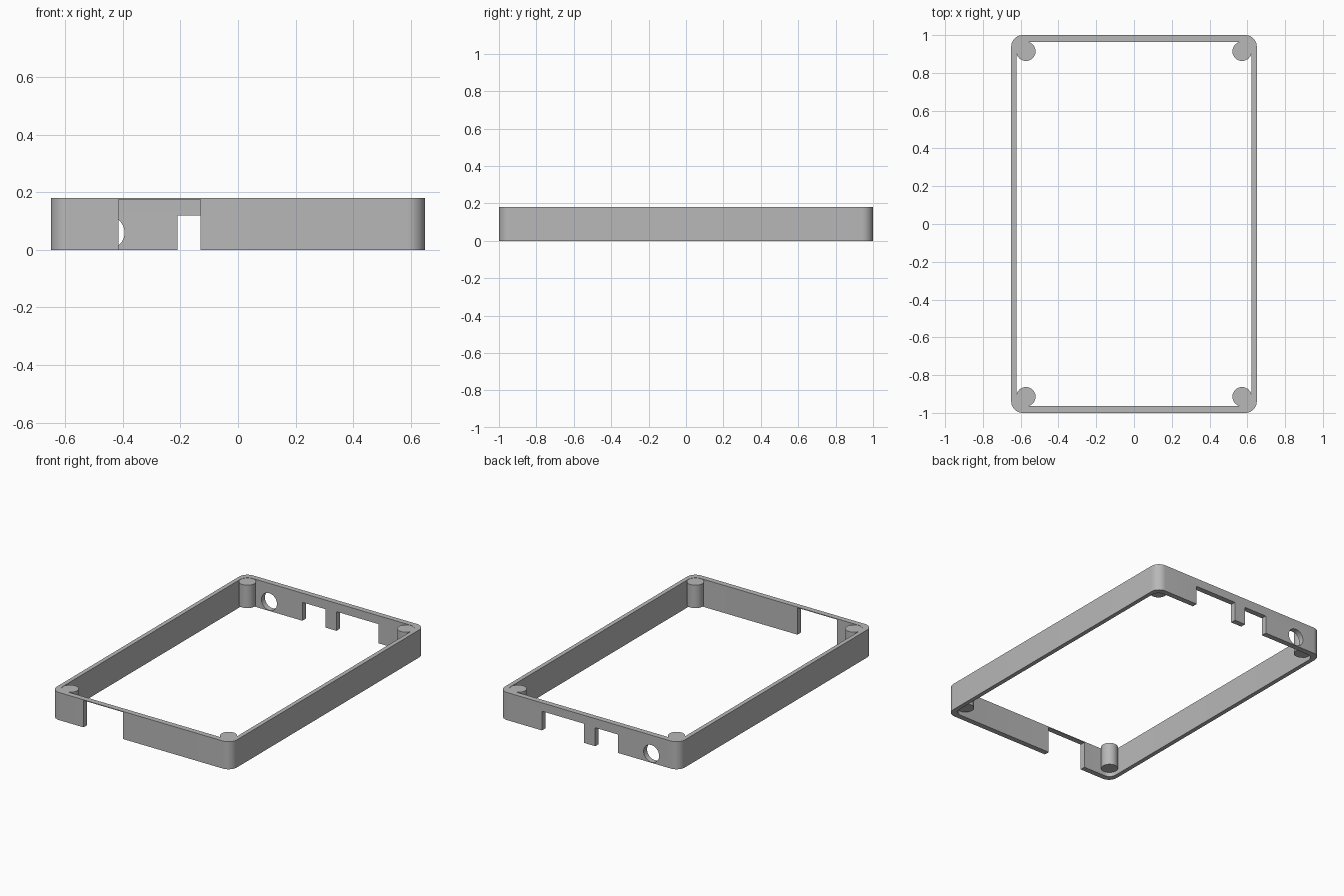
import bpy, bmesh, math
from mathutils import Matrix

cube = bpy.data.objects.get("Cube")
if cube:
    bpy.data.objects.remove(cube, do_unlink=True)

HEIGHT = 0.18
HALF_X, HALF_Y = 0.65, 1.0
INNER_X, INNER_Y = 0.622, 0.964
POST_R = 0.05

grey = bpy.data.materials.new("plain grey")
grey.use_nodes = True
grey.diffuse_color = (0.48, 0.48, 0.48, 1)
grey.node_tree.nodes["Principled BSDF"].inputs["Base Color"].default_value = (0.48, 0.48, 0.48, 1)


def finish(name, bm):
    bmesh.ops.recalc_face_normals(bm, faces=bm.faces)
    mesh = bpy.data.meshes.new(name)
    bm.to_mesh(mesh)
    bm.free()
    mesh.materials.append(grey)
    obj = bpy.data.objects.new(name, mesh)
    bpy.context.collection.objects.link(obj)
    return obj


def rounded_rect(hx, hy, r, steps=10):
    """Outline of a rectangle with rounded corners, counter-clockwise."""
    points = []
    for i, (sx, sy) in enumerate([(1, 1), (-1, 1), (-1, -1), (1, -1)]):
        for k in range(steps + 1):
            a = math.pi / 2 * (i + k / steps)
            points.append((sx * (hx - r) + r * math.cos(a),
                           sy * (hy - r) + r * math.sin(a)))
    return points


def box(name, x0, x1, y, z1):
    """Cutter that opens a wall from below up to z1."""
    bm = bmesh.new()
    bmesh.ops.create_cube(bm, size=1)
    bmesh.ops.scale(bm, vec=(x1 - x0, 0.2, z1 + 0.1), verts=bm.verts)
    bmesh.ops.translate(bm, vec=((x0 + x1) / 2, y, (z1 - 0.1) / 2), verts=bm.verts)
    return finish(name, bm)


def cylinder(name, r, depth, matrix, segments=40):
    bm = bmesh.new()
    bmesh.ops.create_cone(bm, cap_ends=True, segments=segments, radius1=r,
                          radius2=r, depth=depth, matrix=matrix)
    return finish(name, bm)


def smooth(obj):
    bpy.ops.object.select_all(action='DESELECT')
    obj.select_set(True)
    bpy.context.view_layer.objects.active = obj
    bpy.ops.object.shade_smooth_by_angle(angle=math.radians(30))


# Perimeter wall: outer and inner rounded outlines joined into a ring
bm = bmesh.new()
loops = []
for hx, hy, r in ((HALF_X, HALF_Y, 0.06), (INNER_X, INNER_Y, POST_R)):
    for z in (0, HEIGHT):
        loops.append([bm.verts.new((x, y, z)) for x, y in rounded_rect(hx, hy, r)])
out_low, out_top, in_low, in_top = loops
count = len(out_low)
for a, b in ((out_low, out_top), (out_top, in_top), (in_top, in_low), (in_low, out_low)):
    for i in range(count):
        j = (i + 1) % count
        bm.faces.new((a[i], a[j], b[j], b[i]))
wall = finish("perimeter_wall", bm)

# Openings: front slot, two back notches and a round back port
cutters = [
    box("front_slot", -0.415, -0.13, -HALF_Y, 0.175),
    box("back_notch_small", -0.21, -0.045, HALF_Y, 0.12),
    box("back_notch_wide", 0.035, 0.34, HALF_Y, 0.125),
    cylinder("round_port", 0.056, 0.2, Matrix.Translation((-0.45, HALF_Y, 0.06))
             @ Matrix.Rotation(math.pi / 2, 4, 'X')),
]
bpy.context.view_layer.objects.active = wall
for cutter in cutters:
    cutter.hide_render = True
    mod = wall.modifiers.new(cutter.name, 'BOOLEAN')
    mod.operation = 'DIFFERENCE'
    mod.solver = 'EXACT'
    mod.object = cutter
    bpy.ops.object.modifier_apply(modifier=mod.name)
for cutter in cutters:
    bpy.data.objects.remove(cutter, do_unlink=True)
smooth(wall)

# Corner posts, nested in the rounded inner corners
POST_LOW, POST_TOP = 0.028, 0.178
for y_name, sy in (("front", -1), ("back", 1)):
    for x_name, sx in (("left", 1), ("right", -1)):
        spot = (sx * (INNER_X - POST_R), sy * (INNER_Y - POST_R), (POST_LOW + POST_TOP) / 2)
        smooth(cylinder(f"{y_name}_{x_name}_post", POST_R + 0.001, POST_TOP - POST_LOW,
                        Matrix.Translation(spot)))
